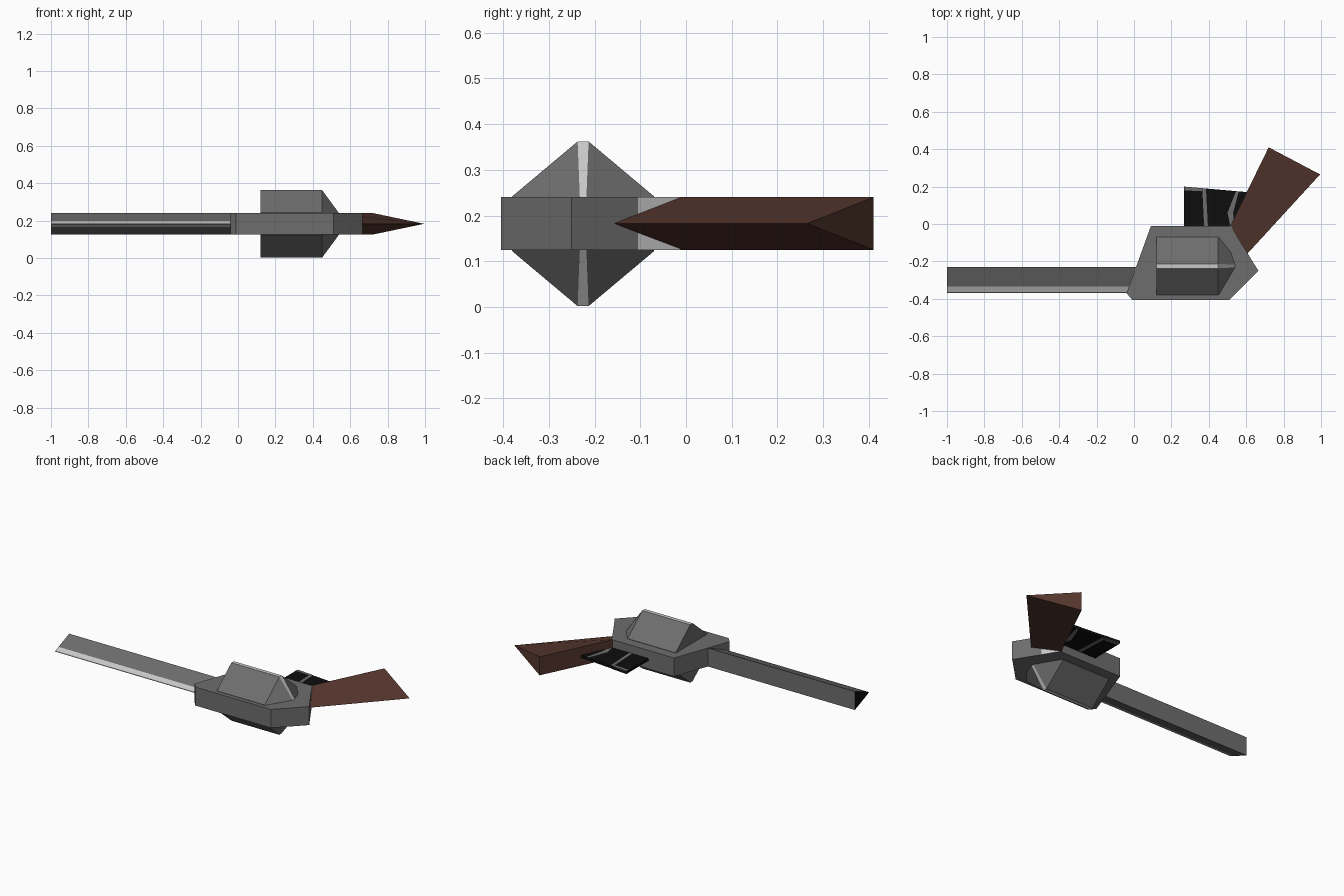
import bpy, bmesh

if "Cube" in bpy.data.objects:
    bpy.data.objects.remove(bpy.data.objects["Cube"])


def material(name, rgb):
    m = bpy.data.materials.new(name)
    m.diffuse_color = (*rgb, 1)
    m.use_nodes = True
    m.node_tree.nodes["Principled BSDF"].inputs["Base Color"].default_value = m.diffuse_color
    return m


STEEL = material("dark steel", (0.155, 0.155, 0.155))
LIGHT = material("worn bright steel", (0.58, 0.58, 0.58))
BLACK = material("black", (0.004, 0.004, 0.004))
WOOD = material("brown wood", (0.098, 0.04, 0.029))
MID = 0.1825          # mid height of the flat parts
HALF = 0.0575         # half thickness of the flat parts


def loft(name, rings, mats, side_mats=None, start=0, end=0):
    """Skin a list of matching rings; side_mats maps segment -> material slot."""
    bm = bmesh.new()
    vs = [[bm.verts.new(p) for p in ring] for ring in rings]
    n = len(vs[0])
    for a, b in zip(vs, vs[1:]):
        for i in range(n):
            j = (i + 1) % n
            f = bm.faces.new((a[i], a[j], b[j], b[i]))
            f.material_index = (side_mats or {}).get(i, 0)
    bm.faces.new(vs[0][::-1]).material_index = start
    bm.faces.new(vs[-1]).material_index = end
    bmesh.ops.recalc_face_normals(bm, faces=bm.faces[:])
    me = bpy.data.meshes.new(name)
    bm.to_mesh(me)
    bm.free()
    for m in mats:
        me.materials.append(m)
    ob = bpy.data.objects.new(name, me)
    bpy.context.collection.objects.link(ob)
    return ob


def plate(name, outline, half, mats, side_mats=None, z=MID):
    return loft(name, [[(x, y, z + s * half) for x, y in outline] for s in (-1, 1)],
                mats, side_mats)


# Frame, with a bright rear slope above the grip
plate("frame", [(-0.04, -0.37), (-0.01, -0.405), (0.51, -0.405), (0.665, -0.25),
                (0.575, -0.105), (0.52, -0.012), (0.09, -0.012)],
      HALF, [STEEL, LIGHT], {4: 1})

# Barrel: wedge section with a front ridge, bright stripes and a black muzzle
upper = [(-0.23, HALF), (-0.335, 0.016), (-0.363, 0.003)]
section = upper + [(-0.37, 0)] + [(y, -z) for y, z in reversed(upper)]
loft("barrel", [[(x, y, MID + z) for y, z in section] for x in (-1, 0.05)],
     [STEEL, LIGHT, BLACK], {1: 1, 4: 1}, start=2)

# Cylinder: six sided, narrow bright ridges, tapered at the rear
half_section = [(-0.155, 0.06), (-0.012, 0.18), (0.012, 0.18), (0.155, 0.06)]
drum = half_section + [(-y, -z) for y, z in half_section]
loft("cylinder", [[(x, -0.225 + y * s, MID - 0.0005 + z * t) for y, z in drum]
                  for x, s, t in ((0.12, 1, 1), (0.45, 1, 1), (0.54, 0.6, 0.32))],
     [STEEL, LIGHT], {1: 1, 5: 1})

# Grip: wedge with a wide front face and a ridge at the back
loft("grip", [[(0.51, -0.02, MID - HALF), (0.51, -0.02, MID + HALF), (0.605, -0.16, MID)],
              [(0.72, 0.41, MID - HALF), (0.72, 0.41, MID + HALF), (0.995, 0.265, MID)]],
     [WOOD])

# Trigger guard: thin plate with black panels on both faces
plate("trigger_guard", [(0.268, -0.02), (0.268, 0.2), (0.61, 0.17), (0.53, -0.02)],
      0.008, [BLACK])
for side, word in ((-1, "lower"), (1, "upper")):
    for k, outline in enumerate([
            [(0.375, -0.012), (0.365, 0.19), (0.385, 0.188), (0.395, -0.012)],
            [(0.27, 0.18), (0.27, 0.2), (0.37, 0.191), (0.36, 0.175)],
            [(0.515, -0.012), (0.5, 0.06), (0.545, 0.175), (0.56, 0.174), (0.53, 0.06), (0.535, -0.012)]]):
        plate(f"{word}_guard_edge_{k + 1}", outline, 0.002, [STEEL], z=MID + side * 0.008)
